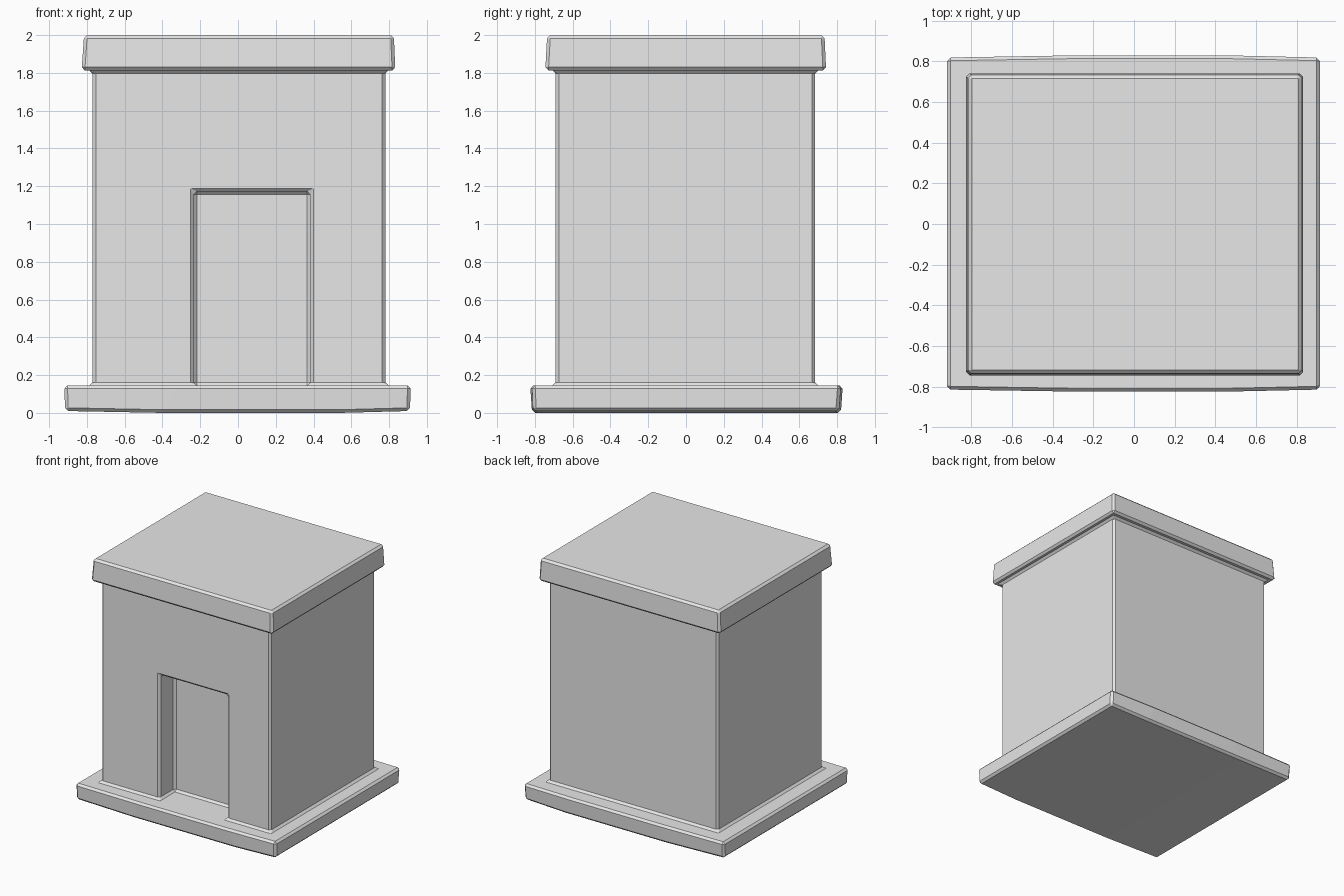
import bpy

if "Cube" in bpy.data.objects:
    bpy.data.objects.remove(bpy.data.objects["Cube"], do_unlink=True)

stone = bpy.data.materials.new("light_grey_stone")
stone.use_nodes = True
stone.diffuse_color = (0.8, 0.8, 0.8, 1)
stone.node_tree.nodes["Principled BSDF"].inputs["Base Color"].default_value = (0.8, 0.8, 0.8, 1)


def section(x_low, x_high, front_low, front_high, back_low, back_high, low, high):
    """Four corners of a cross-section facing along x."""
    return [(x_low, front_low, low), (x_high, front_high, high),
            (x_high, back_high, high), (x_low, back_low, low)]


def block(name, sections):
    """Solid lofted through four-cornered sections ordered from -x to +x."""
    verts = [p for s in sections for p in s]
    faces = [(0, 1, 2, 3), tuple(len(verts) - 1 - i for i in range(4))]
    for s in range(len(sections) - 1):
        a, b = 4 * s, 4 * s + 4
        for i in range(4):
            j = (i + 1) % 4
            faces.append((a + i, b + i, b + j, a + j))
    # Loft and caps are given one consistent outward winding
    mesh = bpy.data.meshes.new(name)
    mesh.from_pydata(verts, [], faces)
    import bmesh
    bm = bmesh.new()
    bm.from_mesh(mesh)
    bmesh.ops.recalc_face_normals(bm, faces=bm.faces[:])
    bm.to_mesh(mesh)
    bm.free()
    mesh.materials.append(stone)
    obj = bpy.data.objects.new(name, mesh)
    bpy.context.collection.objects.link(obj)
    return obj


def apply_all(obj):
    bpy.context.view_layer.objects.active = obj
    for mod in list(obj.modifiers):
        bpy.ops.object.modifier_apply(modifier=mod.name)


def combine(obj, other, operation):
    mod = obj.modifiers.new(operation.lower(), 'BOOLEAN')
    mod.operation, mod.object, mod.solver = operation, other, 'EXACT'
    apply_all(obj)
    bpy.data.objects.remove(other, do_unlink=True)


# Slightly bowed plinth
building = block("building_shell", [
    section(-0.915, -0.92, -0.81, -0.815, 0.81, 0.82, 0.01, 0.145),
    section(-0.40, -0.32, -0.815, -0.825, 0.82, 0.83, 0, 0.145),
    section(0.54, 0.48, -0.815, -0.825, 0.82, 0.83, 0, 0.145),
    section(0.91, 0.915, -0.81, -0.815, 0.81, 0.82, 0.01, 0.145)])

# Walls with a recessed doorway
walls = block("walls", [
    section(x, x, -0.69, -0.69, 0.683, 0.683, 0.06, 1.9) for x in (-0.77, 0.78)])
doorway = block("doorway_cutter", [
    section(x, x, -0.9, -0.9, -0.495, -0.495, 0, 1.172) for x in (-0.235, 0.383)])
doorway.hide_render = True
combine(walls, doorway, 'DIFFERENCE')

# Roof slab, a little narrower at the top
roof = block("roof", [
    section(-0.828, -0.815, -0.745, -0.735, 0.742, 0.733, 1.813, 2.0),
    section(0.833, 0.825, -0.745, -0.735, 0.742, 0.733, 1.813, 2.0)])

combine(building, walls, 'UNION')
combine(building, roof, 'UNION')

# Soften every corner and fillet every joint
bevel = building.modifiers.new("soft_edges", 'BEVEL')
bevel.width = 0.017
bevel.segments = 1
bevel.limit_method = 'ANGLE'
bevel.angle_limit = 0.6
apply_all(building)
